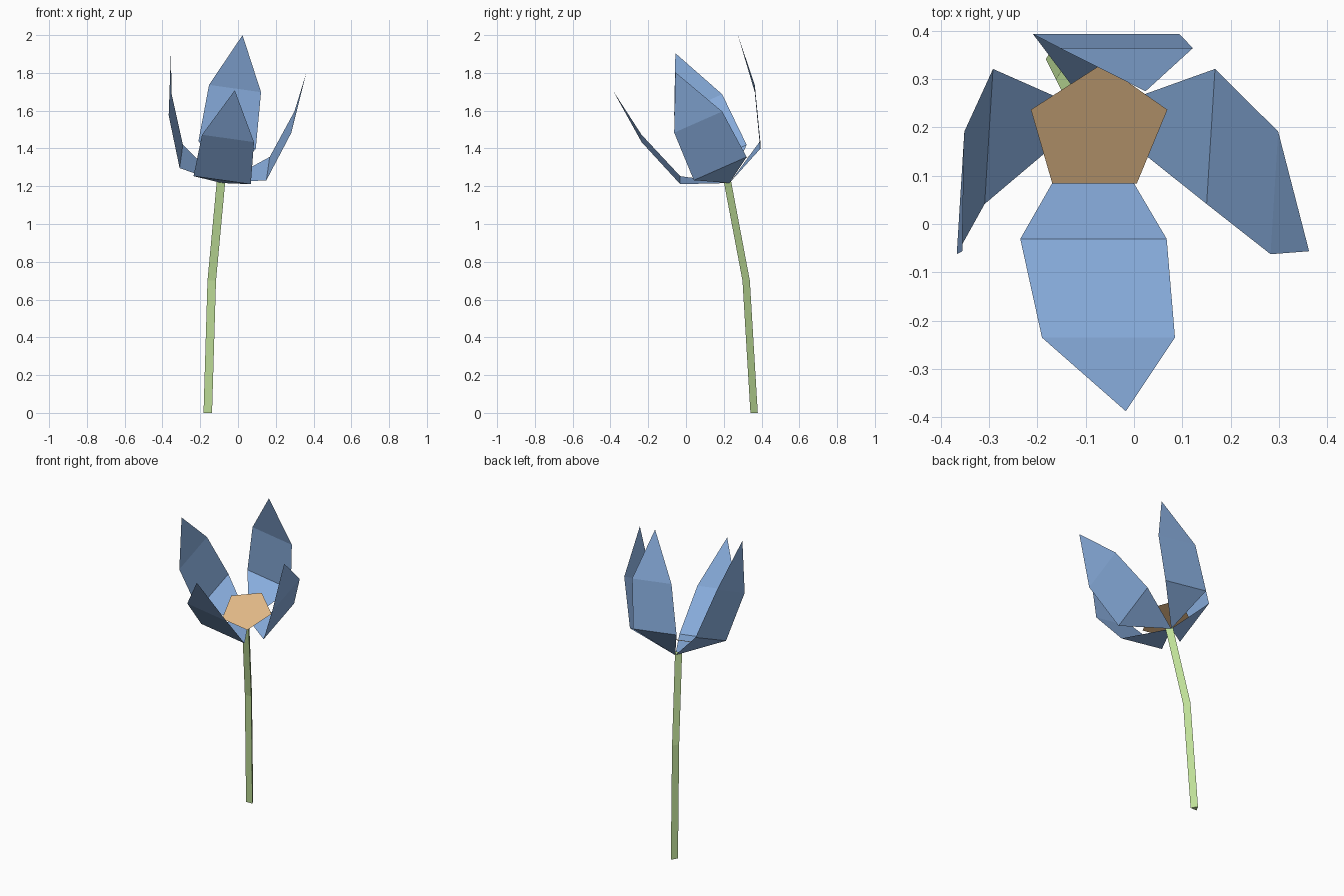
import bpy, math
from mathutils import Matrix, Vector

if "Cube" in bpy.data.objects:
    bpy.data.objects.remove(bpy.data.objects["Cube"])


def material(name, rgb):
    m = bpy.data.materials.new(name)
    m.diffuse_color = (*rgb, 1)
    m.use_nodes = True
    m.node_tree.nodes["Principled BSDF"].inputs["Base Color"].default_value = m.diffuse_color
    return m


def build(name, verts, faces, mat):
    me = bpy.data.meshes.new(name)
    me.from_pydata(verts, [], faces)
    me.materials.append(mat)
    ob = bpy.data.objects.new(name, me)
    bpy.context.collection.objects.link(ob)
    return ob


blue = material("petal blue", (0.26, 0.44, 0.76))
green = material("stem green", (0.53, 0.75, 0.32))
tan = material("centre tan", (0.75, 0.48, 0.24))

# Tilted frame of the flower head
head = (Matrix.Translation((-0.086, 0.23, 1.217))
        @ Matrix.Rotation(math.radians(8), 4, 'Y')
        @ Matrix.Rotation(math.radians(24), 4, 'X'))

# Four petals: a point at the base, two cross edges, and a pointed tip
petal = [(0, 0, 0), (-0.153, -0.232, 0.12), (0.153, -0.232, 0.12),
         (0.139, -0.328, 0.407), (-0.139, -0.328, 0.407), (0, -0.3625, 0.704)]
petal_faces = [(0, 1, 2), (1, 4, 3, 2), (4, 5, 3)]
for i, side in enumerate(("front", "right", "back", "left")):
    place = head @ Matrix.Rotation(i * math.pi / 2, 4, 'Z')
    build(side + "_petal", [place @ Vector(v) for v in petal],
          [f[::-1] for f in petal_faces], blue)

# Flat five-sided flower centre
disc = []
for i in range(5):
    a = math.pi / 2 + i * math.tau / 5
    disc.append(head @ Vector((0.15 * math.cos(a), 0.15 * math.sin(a), 0.088)))
build("flower_centre", disc, [tuple(range(5))], tan)

# Bent three-sided stem
path = [(-0.16, 0.354, 0), (-0.139, 0.312, 0.7), (-0.09, 0.213, 1.225)]
rings = []
for x, y, z in path:
    for i in range(3):
        a = math.pi / 2 + i * math.tau / 3
        rings.append((x + 0.026 * math.cos(a), y + 0.026 * math.sin(a), z))
faces = [(2, 1, 0), (6, 7, 8)]
for r in (0, 3):
    for i in range(3):
        j = (i + 1) % 3
        faces.append((r + i, r + j, r + 3 + j, r + 3 + i))
build("stem", rings, faces, green)
